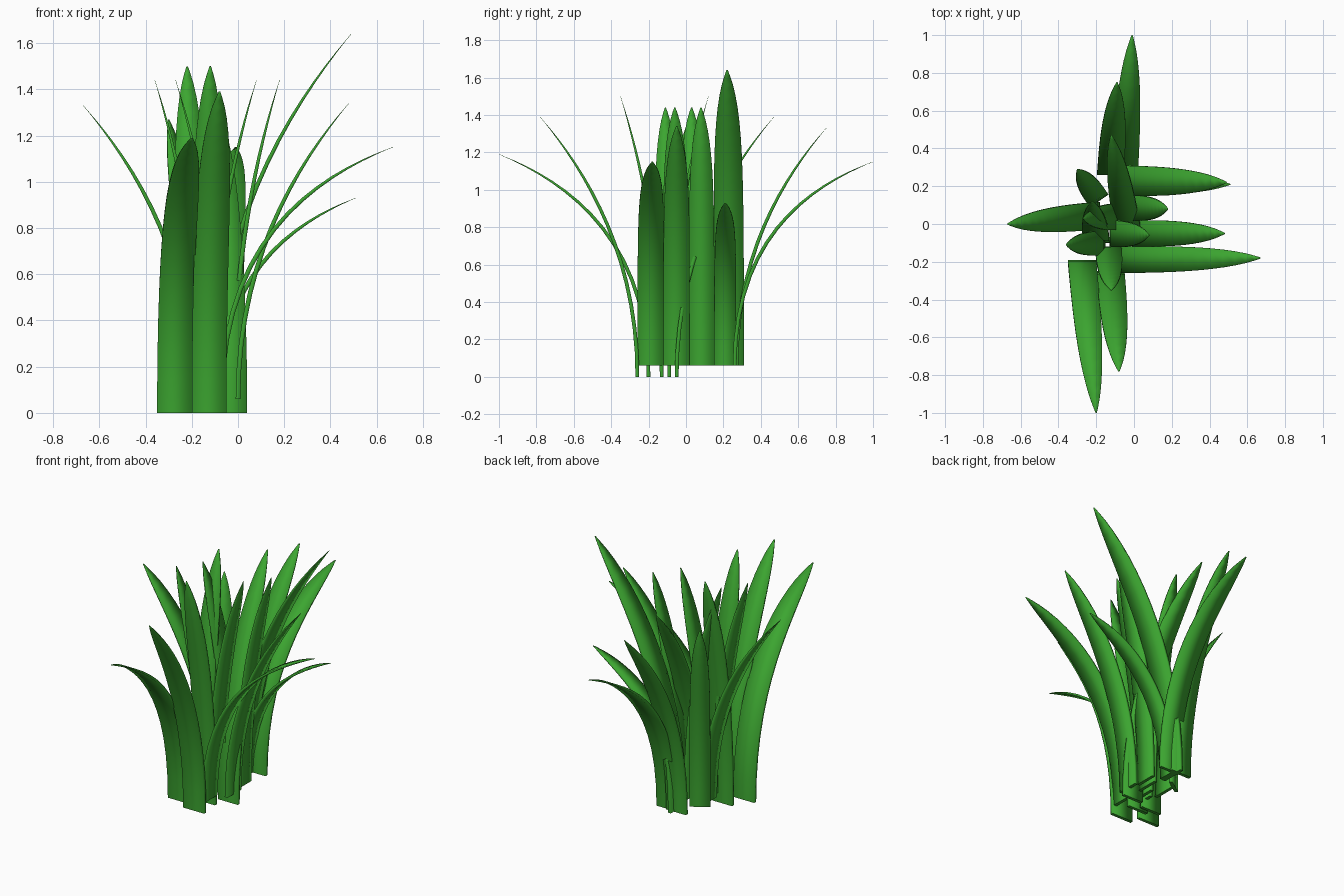
import bpy, bmesh
from mathutils import Vector

if "Cube" in bpy.data.objects:
    bpy.data.objects.remove(bpy.data.objects["Cube"])

green = bpy.data.materials.new("leaf_green")
green.diffuse_color = (0.045, 0.38, 0.03, 1)
green.use_nodes = True
green.node_tree.nodes["Principled BSDF"].inputs["Base Color"].default_value = green.diffuse_color

STEPS = 16
THICK = 0.02


def blade(name, base, tip, bend, width):
    """Arched strip: rises straight to height `bend`, then leans over to the tip."""
    a, c = Vector(base), Vector(tip)
    b = Vector((base[0], base[1], bend))
    lean = Vector((c.x - a.x, c.y - a.y, 0))
    # most blades face squarely along an axis
    if abs(lean.x) > 2.5 * abs(lean.y):
        lean.y = 0
    elif abs(lean.y) > 2.5 * abs(lean.x):
        lean.x = 0
    side = Vector((0, 0, 1)).cross(lean).normalized()
    bm = bmesh.new()
    rings = []
    for i in range(STEPS + 1):
        t = 1 - (1 - i / STEPS) ** 1.4          # denser rings near the tip
        p = a * (1 - t) ** 2 + b * 2 * t * (1 - t) + c * t * t
        tangent = (b - a) * (1 - t) + (c - b) * t
        normal = tangent.cross(side).normalized()
        w = side * (width / 2 * max(1 - t ** 6, 0.02) ** 0.8)
        n = normal * (THICK / 2 * max(1 - t ** 4, 0.08))
        rings.append([bm.verts.new(p + q) for q in (w + n, n - w, -w - n, w - n)])
    for r, s in zip(rings, rings[1:]):
        for k in range(4):
            bm.faces.new((r[k], r[(k + 1) % 4], s[(k + 1) % 4], s[k]))
    bottom = bm.faces.new(rings[0][::-1])
    bm.faces.new(rings[-1])
    bmesh.ops.recalc_face_normals(bm, faces=bm.faces)
    # soft rounded shading along the blade, crisp cut at the base
    for f in bm.faces:
        f.smooth = True
    for e in bottom.edges:
        e.smooth = False
    me = bpy.data.meshes.new(name)
    bm.to_mesh(me)
    bm.free()
    me.materials.append(green)
    bpy.context.collection.objects.link(bpy.data.objects.new(name, me))


# name, base, tip, bend height, width
BLADES = [
    # blades leaning to the front
    ("front_low_blade", (-.275, -.20, 0), (-.20, -1.0, 1.19), .87, .15),
    ("front_mid_blade", (-.125, -.26, 0), (-.08, -.78, 1.39), .78, .15),
    ("front_tall_blade", (-.135, -.13, 0), (-.12, -.35, 1.50), .80, .14),
    # blades leaning to the back
    ("back_low_blade", (-.05, .26, .06), (-.01, 1.0, 1.15), .87, .14),
    ("back_mid_blade", (-.125, .27, .06), (-.09, .75, 1.33), .78, .14),
    ("back_inner_blade", (-.03, -.05, 0), (-.12, .47, 1.39), .78, .14),
    ("back_tall_blade", (-.20, -.09, 0), (-.22, .12, 1.50), .80, .14),
    # blades leaning to the right
    ("right_low_blade", (-.07, -.19, .06), (.67, -.18, 1.15), .87, .14),
    ("right_mid_blade", (0, -.05, .06), (.48, -.05, 1.34), .78, .14),
    ("right_long_blade", (-.10, .23, .06), (.49, .22, 1.64), .94, .16),
    ("right_short_blade", (-.08, .21, .06), (.51, .21, .93), .70, .115),
    ("right_tall_blade", (-.02, .085, .06), (.18, .08, 1.44), .80, .135),
    ("right_inner_blade", (-.12, -.05, .06), (.08, -.06, 1.44), .80, .14),
    # blades leaning to the left
    ("left_mid_blade", (-.19, .045, .06), (-.67, 0, 1.33), .78, .145),
    ("left_tall_blade", (-.16, -.10, .06), (-.36, -.11, 1.44), .80, .13),
    ("left_inner_blade", (-.07, .04, .06), (-.27, .03, 1.44), .80, .14),
    # diagonal blade at the back left
    ("corner_blade", (-.19, .13, .06), (-.30, .29, 1.27), .70, .12),
]
for spec in BLADES:
    blade(*spec)
